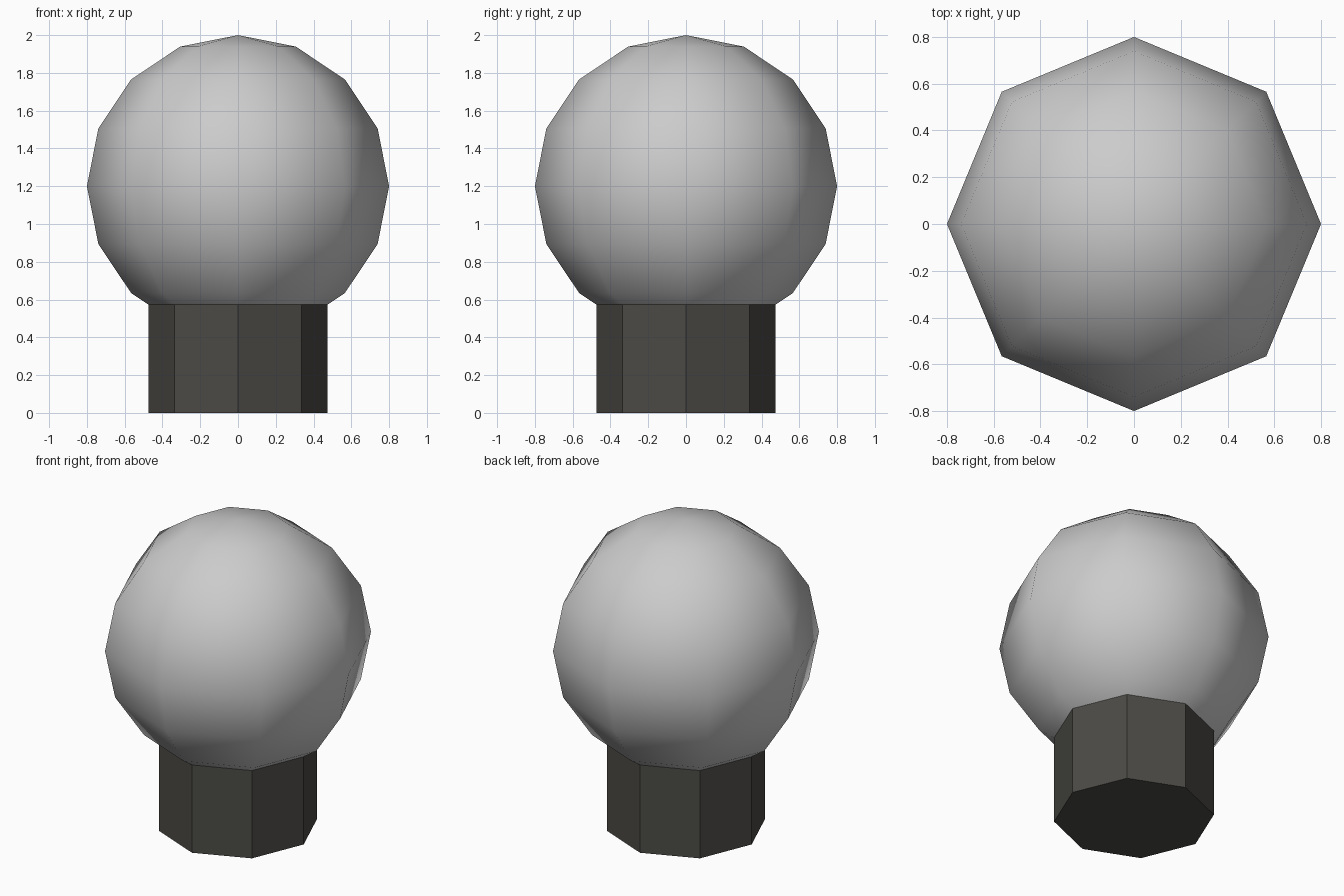
import bpy, bmesh
from mathutils import Matrix

if "Cube" in bpy.data.objects:
    bpy.data.objects.remove(bpy.data.objects["Cube"])


def make_object(name, bm, smooth=False):
    mesh = bpy.data.meshes.new(name)
    bmesh.ops.recalc_face_normals(bm, faces=bm.faces)
    for f in bm.faces:
        f.smooth = smooth
    bm.to_mesh(mesh)
    bm.free()
    obj = bpy.data.objects.new(name, mesh)
    bpy.context.collection.objects.link(obj)
    return obj


# Round smooth globe, eight sides by eight rings
bm = bmesh.new()
bmesh.ops.create_uvsphere(bm, u_segments=8, v_segments=8, radius=0.8,
                          matrix=Matrix.Translation((0, 0, 1.2)))
make_object("globe", bm, smooth=True)

# Dark flat-sided base, its top tucked just inside the globe
BASE_HEIGHT = 0.58
bm = bmesh.new()
bmesh.ops.create_cone(bm, cap_ends=True, segments=8,
                      radius1=0.475, radius2=0.475, depth=BASE_HEIGHT,
                      matrix=Matrix.Translation((0, 0, BASE_HEIGHT / 2)))
base = make_object("base", bm)
dark = bpy.data.materials.new("dark_grey")
dark.diffuse_color = (0.07, 0.068, 0.06, 1)
dark.use_nodes = True
dark.node_tree.nodes["Principled BSDF"].inputs["Base Color"].default_value = dark.diffuse_color
base.data.materials.append(dark)
